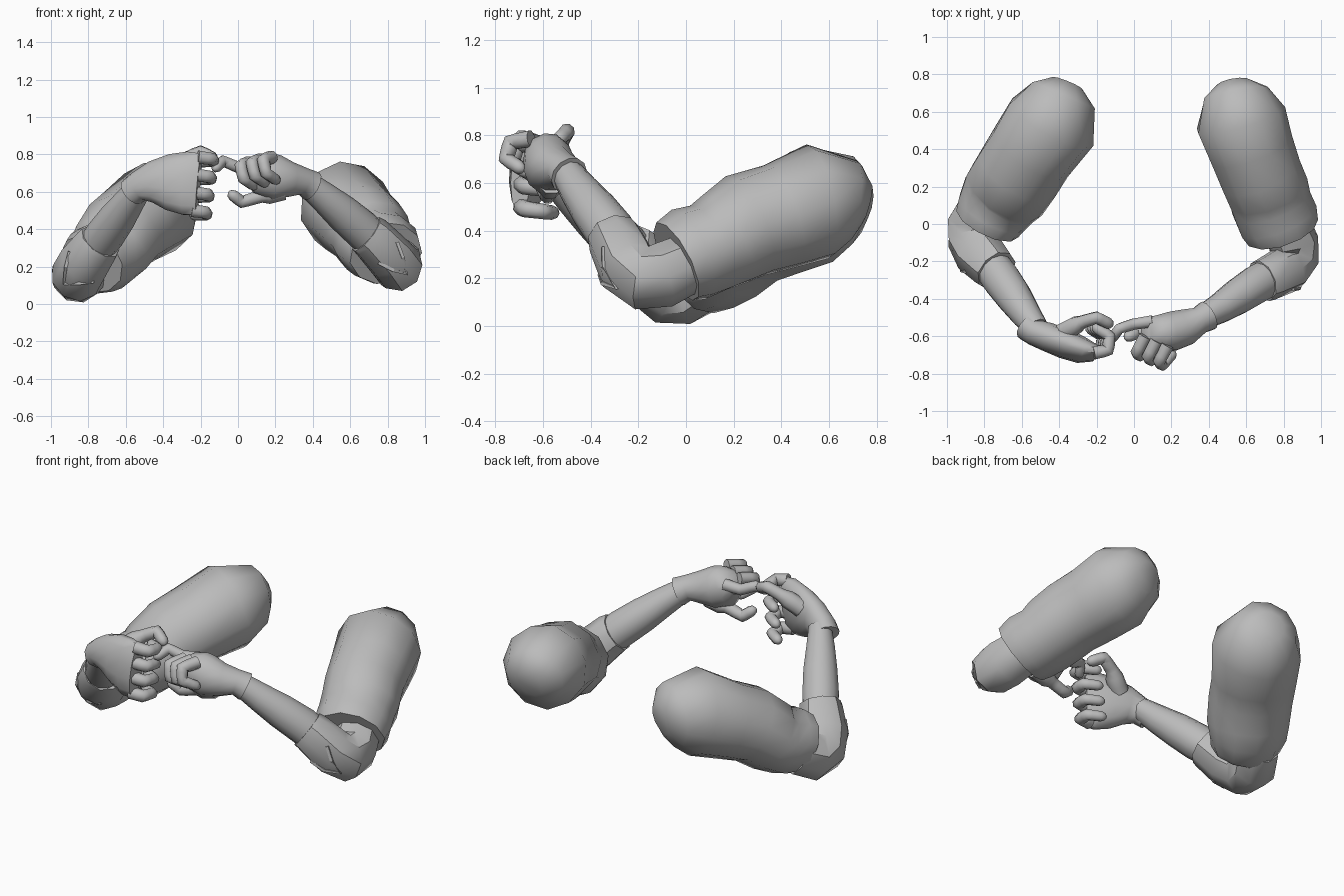
import bpy, bmesh, math, random
from mathutils import Vector

random.seed(4)
if "Cube" in bpy.data.objects:
    bpy.data.objects.remove(bpy.data.objects["Cube"])

grey = bpy.data.materials.new("plain_grey")
grey.use_nodes = True
grey.diffuse_color = (0.5, 0.5, 0.5, 1)
grey.node_tree.nodes["Principled BSDF"].inputs["Base Color"].default_value = (0.5, 0.5, 0.5, 1)


def finish(name, bm, angle):
    bmesh.ops.recalc_face_normals(bm, faces=bm.faces)
    mesh = bpy.data.meshes.new(name)
    bm.to_mesh(mesh)
    bm.free()
    mesh.materials.append(grey)
    obj = bpy.data.objects.new(name, mesh)
    bpy.context.collection.objects.link(obj)
    bpy.ops.object.select_all(action='DESELECT')
    obj.select_set(True)
    bpy.context.view_layer.objects.active = obj
    bpy.ops.object.shade_smooth_by_angle(angle=math.radians(angle))
    return obj


def loft(name, rings, sides=10, jitter=0.0, angle=55):
    """Closed skin over rings of (x, y, z, half width[, half height])."""
    bm = bmesh.new()
    pts = [Vector(r[:3]) for r in rings]
    loops, side = [], None
    for i, r in enumerate(rings):
        t = Vector()
        if i:
            t += (pts[i] - pts[i - 1]).normalized()
        if i < len(pts) - 1:
            t += (pts[i + 1] - pts[i]).normalized()
        t.normalize()
        side = t.cross(Vector((0, 0, 1))) if side is None else side - t * t.dot(side)
        side.normalize()
        up = side.cross(t)
        loop = []
        for k in range(sides):
            a = math.tau * (k + 0.5) / sides
            grow = 1 + random.uniform(-jitter, jitter)
            loop.append(bm.verts.new(pts[i] + grow * (side * math.cos(a) * r[3] + up * math.sin(a) * r[-1])))
        loops.append(loop)
    for a, b in zip(loops, loops[1:]):
        for k in range(sides):
            n = (k + 1) % sides
            bm.faces.new((a[k], a[n], b[n], b[k]))
    bm.faces.new(loops[0])
    bm.faces.new(loops[-1])
    return finish(name, bm, angle)


def finger(name, joints, r=0.035, base=1.0):
    """Bent finger with slimmer bones between the joints and a rounded tip."""
    pts = [Vector(p) for p in joints]
    rings = []
    for i, (a, b) in enumerate(zip(pts, pts[1:])):
        k = r * (1 - 0.07 * i) * (base if i == 0 else 1)
        rings += [(*a, k), (*a.lerp(b, 0.3), k * 0.97), (*a.lerp(b, 0.7), k * 0.94)]
    end = (pts[-1] - pts[-2]).normalized()
    rings += [(*pts[-1], r * 0.8), (*(pts[-1] + end * r * 0.5), r * 0.6), (*(pts[-1] + end * r * 0.8), r * 0.2)]
    loft(name, rings, 8)


def fold(name, elbow, path):
    """Raised cloth fold lying on the front of the elbow."""
    pts = []
    for x, z in path:
        hit, loc, _, _ = elbow.ray_cast(Vector((x, -2, z)), Vector((0, 1, 0)))
        if hit:
            pts.append(loc)
    if len(pts) > 1:
        loft(name, [(*p, 0.012) for p in pts], 4, angle=20)


# Upper sleeves, rounded at the shoulder, with a slack bulge above a blunt end
loft("left_upper_sleeve", [
    (.53, .755, .51, .09), (.54, .70, .525, .175), (.57, .56, .52, .245),
    (.625, .40, .46, .228), (.675, .26, .42, .225), (.715, .17, .365, .225, .21),
    (.735, .10, .325, .22, .195), (.77, .02, .30, .215, .20), (.79, -.04, .27, .20, .185)], 11, .02)
loft("right_upper_sleeve", [
    (-.355, .75, .52, .09), (-.38, .69, .53, .185), (-.445, .54, .51, .255),
    (-.555, .38, .43, .238, .225), (-.625, .27, .38, .235, .22), (-.69, .17, .29, .23, .205),
    (-.725, .12, .25, .22, .19), (-.765, .05, .235, .20, .19), (-.785, .01, .215, .185, .175)], 11, .02)

# Elbow sleeves with cuffs and folds
left_elbow = loft("left_elbow_sleeve", [
    (.80, .02, .27, .13), (.85, -.10, .215, .14), (.855, -.18, .20, .135),
    (.81, -.245, .25, .132), (.71, -.295, .355, .12), (.685, -.305, .375, .115)], 9, .02, 40)
right_elbow = loft("right_elbow_sleeve", [
    (-.81, .09, .19, .13), (-.862, 0, .14, .14), (-.862, -.08, .145, .14),
    (-.82, -.16, .215, .14), (-.75, -.235, .315, .124), (-.735, -.25, .335, .117)], 9, .02, 40)
fold("left_elbow_fold", left_elbow, [(.75, .22), (.83, .18), (.90, .16), (.88, .25), (.85, .33)])
fold("right_elbow_fold", right_elbow, [(-.77, .12), (-.85, .11), (-.93, .11), (-.92, .2), (-.90, .28)])

# Forearms
loft("left_forearm", [(.73, -.28, .33, .10), (.66, -.32, .40, .105), (.56, -.385, .485, .098),
                      (.46, -.45, .57, .082), (.36, -.505, .65, .066)], 12)
loft("right_forearm", [(-.77, -.21, .29, .10), (-.71, -.295, .37, .105), (-.645, -.385, .46, .098),
                       (-.58, -.48, .55, .082), (-.52, -.56, .63, .066)], 12)

# Glove palms with flared wrist cuffs
loft("left_glove_palm", [
    (.395, -.49, .63, .083), (.35, -.515, .655, .074), (.28, -.55, .665, .10, .095),
    (.20, -.575, .675, .108, .125), (.13, -.585, .70, .10, .12), (.065, -.585, .735, .085, .06)], 12)
loft("right_glove_palm", [
    (-.565, -.55, .60, .08), (-.53, -.58, .63, .072, .082), (-.46, -.605, .65, .078, .115),
    (-.37, -.64, .65, .08, .155), (-.28, -.675, .645, .07, .175), (-.21, -.69, .64, .045, .17)], 12)

# Left fingers: index reaching out, the others curled under the palm
finger("left_index_finger", [(.10, -.52, .74), (.0, -.535, .73), (-.08, -.56, .765), (-.115, -.61, .73)])
for i, name in enumerate(("middle", "ring", "little")):
    x, y, z = .06 + .06 * i, -.60 - .025 * i, .755 + .015 * i
    finger(f"left_{name}_finger", [(x, y, z), (x - .045, y - .085, z - .015),
                                   (x - .03, y - .105, z - .085), (x + .02, y - .05, z - .12)], .037)
finger("left_thumb", [(.24, -.565, .61), (.12, -.575, .575), (.02, -.58, .545), (-.025, -.60, .58)], .04, 1.5)

# Right fingers: a row curling back from the knuckles
for i, name in enumerate(("index", "middle", "ring", "little")):
    z, x = .785 - .095 * i, -.215 - .012 * i
    finger(f"right_{name}_finger", [(x, -.69, z), (x + .075, -.675, z - .01),
                                    (x + .085, -.60, z - .02), (x + .02, -.56, z - .025)], .038)
finger("right_thumb", [(-.38, -.58, .70), (-.28, -.525, .775), (-.20, -.50, .815), (-.14, -.53, .785)], .04, 1.35)
